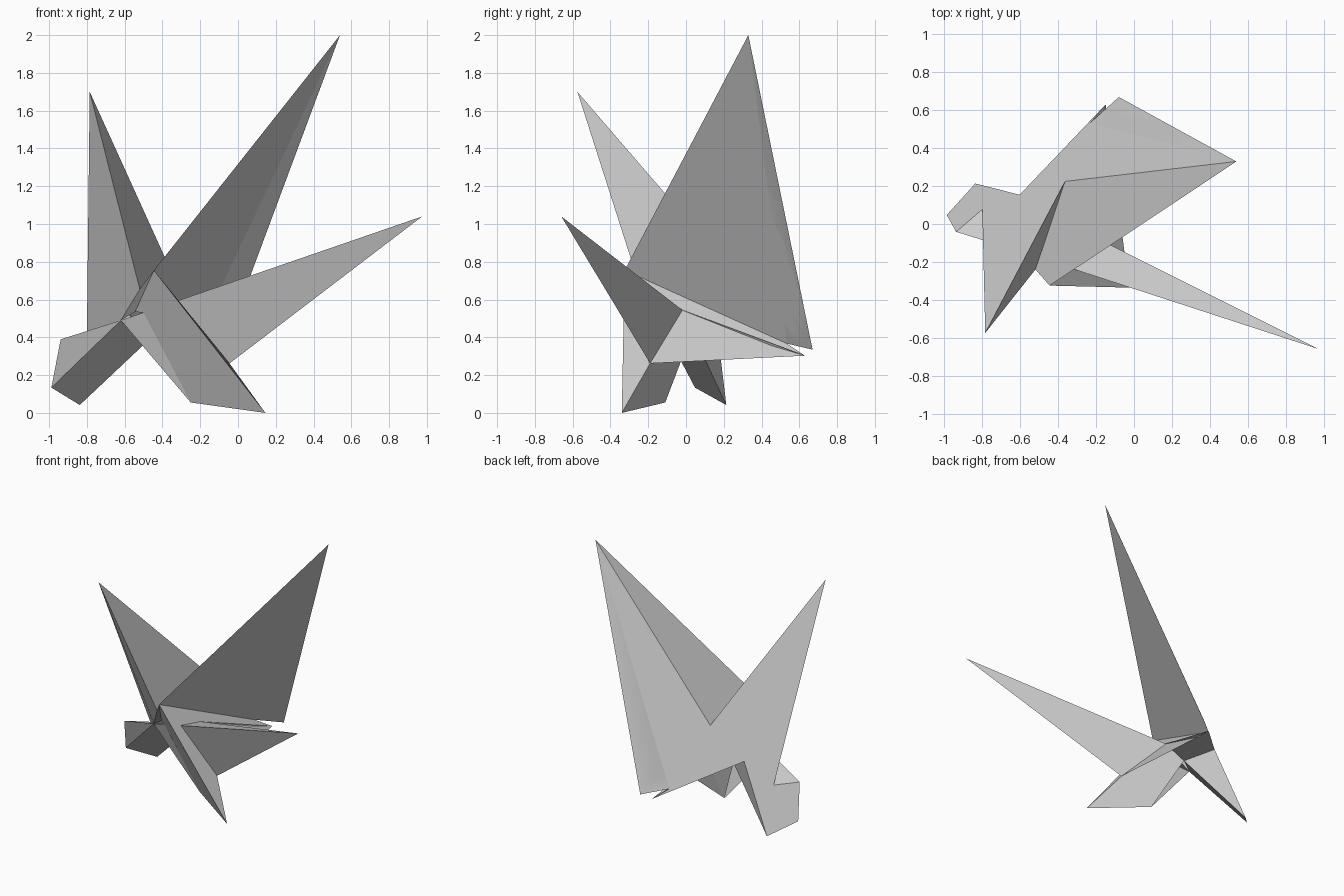
import bpy
import bmesh
from mathutils import Vector

cube = bpy.data.objects.get("Cube")
if cube:
    bpy.data.objects.remove(cube, do_unlink=True)

# One plain paper colour
paper = bpy.data.materials.new("grey_paper")
paper.use_nodes = True
grey = (0.6, 0.6, 0.6, 1)
paper.diffuse_color = grey
paper.node_tree.nodes["Principled BSDF"].inputs["Base Color"].default_value = grey

# Named fold points shared by the flaps
points = {name: Vector(co) for name, co in dict(
    tall_tip=(0.54, 0.33, 2), tall_heel=(-0.08, 0.67, 0.335), ridge=(-0.36, 0.22, 0.77),
    short_tip=(-0.785, -0.575, 1.7), neck=(-0.445, -0.325, 0.755), cleft=(-0.52, -0.24, 0.655),
    spike_tip=(0.975, -0.66, 1.04), spike_root=(-0.305, -0.02, 0.545), hip=(-0.045, -0.19, 0.262),
    shoulder=(-0.62, -0.14, 0.49), front_toe=(0.145, -0.34, 0), front_heel=(-0.25, -0.11, 0.055),
    front_crease=(-0.5, -0.18, 0.53), front_fold=(-0.545, -0.15, 0.535),
    side_toe=(-0.99, 0.05, 0.135), side_heel=(-0.835, 0.21, 0.04), side_knee=(-0.94, -0.04, 0.39),
    knee_notch=(-0.795, 0.07, 0.37), waist=(-0.6, 0.15, 0.53),
    tail_notch=(-0.22, 0.52, 0.36), tail_tip=(-0.145, 0.625, 0.3)).items()}

# Crease under the body, on the line from the side foot to the spike root
points["under_crease"] = points["side_heel"].lerp(points["spike_root"], 0.77)

# Keep the whole back panel flat
origin = points["tall_tip"]
normal = (points["tall_heel"] - origin).cross(points["short_tip"] - origin).normalized()
for name in ("ridge", "side_toe", "side_heel", "side_knee", "knee_notch", "waist",
             "tail_notch", "tail_tip"):
    points[name] -= normal * (points[name] - origin).dot(normal)

core = Vector((-0.4, -0.05, 0.55))


def flap(name, *faces):
    """Folded paper flap: each face is a string of fold point names."""
    bm = bmesh.new()
    verts = {}
    for face in faces:
        corners = []
        for key in face.split():
            if key not in verts:
                verts[key] = bm.verts.new(points[key])
            corners.append(verts[key])
        sheet = bm.faces.new(corners)
        sheet.normal_update()
        if sheet.normal.dot(sheet.calc_center_median() - core) < 0:
            sheet.normal_flip()
    mesh = bpy.data.meshes.new(name)
    bm.to_mesh(mesh)
    bm.free()
    mesh.materials.append(paper)
    bpy.context.collection.objects.link(bpy.data.objects.new(name, mesh))


# Large flat sheet that joins both wings, the tail and the side foot
flap("back_panel", "tall_tip tall_heel tail_notch tail_tip waist side_heel side_toe "
                   "side_knee knee_notch short_tip ridge")

# Wings
flap("tall_wing", "tall_tip ridge cleft neck", "tall_tip neck tail_notch tall_heel")
flap("short_wing", "short_tip ridge cleft", "short_tip cleft shoulder knee_notch")

# Long pointed spike
flap("spike", "spike_tip shoulder front_heel hip", "spike_tip shoulder spike_root",
     "spike_tip spike_root hip")

# Feet
flap("front_foot", "neck front_toe front_heel front_crease front_fold",
     "front_toe front_heel hip", "hip front_heel under_crease spike_root")
flap("side_foot", "side_knee side_toe shoulder", "side_knee knee_notch shoulder",
     "side_toe side_heel under_crease shoulder", "side_heel waist under_crease")

# Body sheets between the flaps
flap("body_side", "neck tail_notch tail_tip hip front_toe")
flap("body_collar", "shoulder cleft neck front_fold")
flap("body_underside", "under_crease spike_root tail_tip waist")
